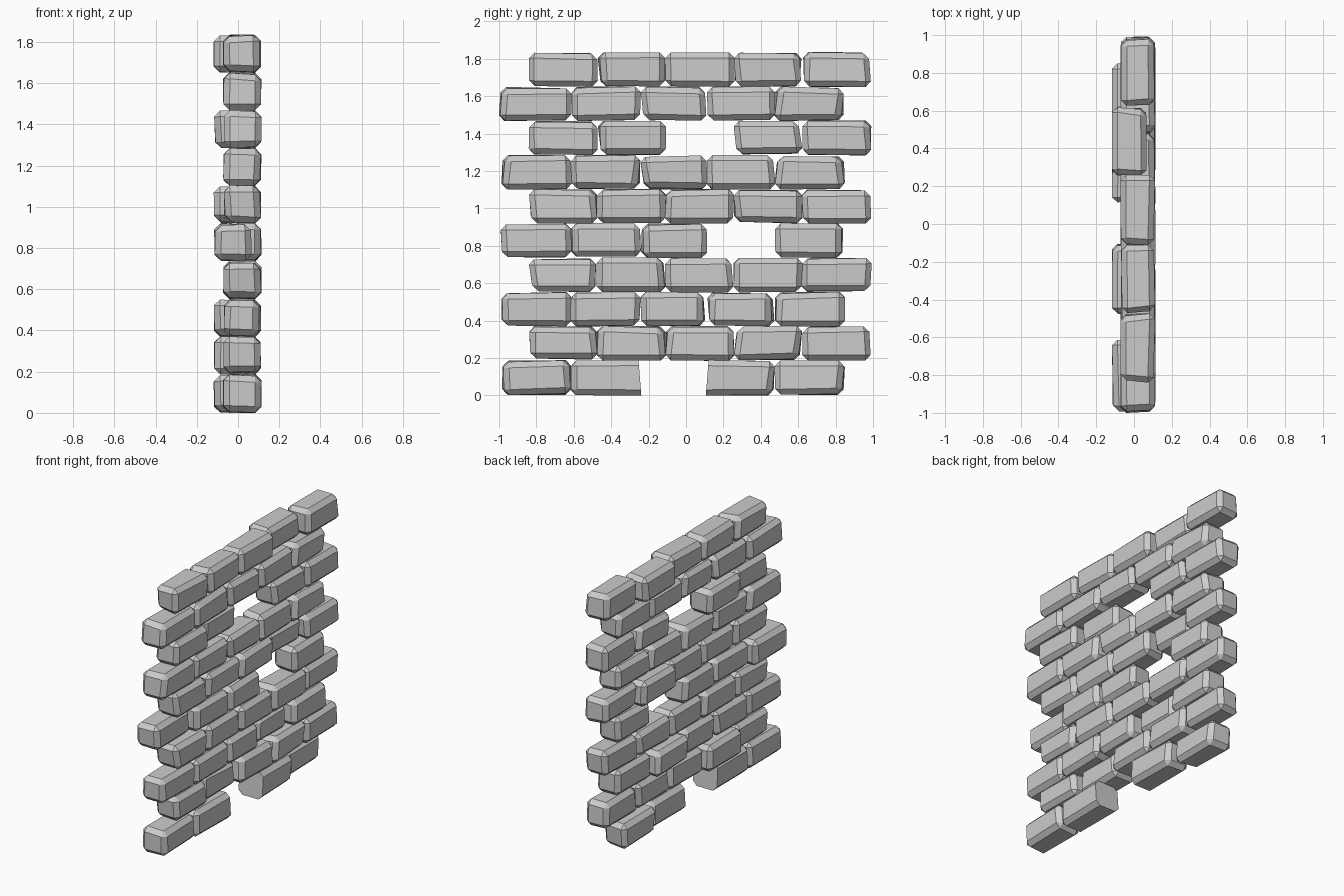
import bpy, bmesh, random
from mathutils import Vector

if "Cube" in bpy.data.objects:
    bpy.data.objects.remove(bpy.data.objects["Cube"])

random.seed(7)
FRONT, BACK = (-0.072, 0.114), (-0.118, 0.068)   # x span of proud and recessed bricks
PITCH = 0.183

# Brick spans along y (hundredths), one list of edges per row; missing slots listed below
EVEN = [-0.985, -0.615, -0.245, 0.11, 0.475, 0.845]
ODD = [-0.84, -0.475, -0.11, 0.255, 0.62, 0.99]
MISSING = {(0, 2), (4, 3), (7, 2)}
RECESSED = {(0, 4), (1, 1), (2, 3), (4, 0), (5, 3), (7, 1), (9, 3)}
LOW_START = {4: -1.0, 8: -1.0}
BROKEN = {(0, 1): 1, (0, 3): -1}                 # unbevelled end beside the bottom gap


def brick(name, xs, ys, zs, broken=0):
    """Box with slightly pulled-in corners and a one-step chamfer."""
    bm = bmesh.new()
    bmesh.ops.create_cube(bm, size=2)
    ends = [v for v in bm.verts if broken and v.co.y * broken > 0]
    for v in bm.verts:
        s = v.co.copy()
        r = random.random
        pull = Vector((0.014 * r() ** 2, 0.03 * r() ** 2, 0.014 * r() ** 2))
        v.co = Vector(((xs[s.x > 0]), ys[s.y > 0], zs[s.z > 0]))
        if v not in ends:
            v.co -= Vector((s.x * pull.x, s.y * pull.y, s.z * pull.z))
        elif s.z > 0:
            v.co.y -= 0.015 * broken
    edges = [e for e in bm.edges if not all(v in ends for v in e.verts)]
    bmesh.ops.bevel(bm, geom=edges, offset=0.03, segments=1,
                    affect='EDGES', profile=0.5, clamp_overlap=True)
    bmesh.ops.recalc_face_normals(bm, faces=bm.faces)
    me = bpy.data.meshes.new(name)
    bm.to_mesh(me)
    bm.free()
    ob = bpy.data.objects.new(name, me)
    bpy.context.collection.objects.link(ob)


# Running-bond courses
for row in range(10):
    edges = list(ODD if row % 2 else EVEN)
    edges[0] = LOW_START.get(row, edges[0])
    for i in range(5):
        if (row, i) in MISSING:
            continue
        xs = BACK if (row, i) in RECESSED else FRONT
        ys = (edges[i] - 0.004, edges[i + 1] + 0.006)
        zs = (row * PITCH + 0.002, row * PITCH + 0.189)
        if row == 0:
            zs = (0.0, zs[1])
        brick(f"brick_{row}_{i}", xs, ys, zs, BROKEN.get((row, i), 0))
